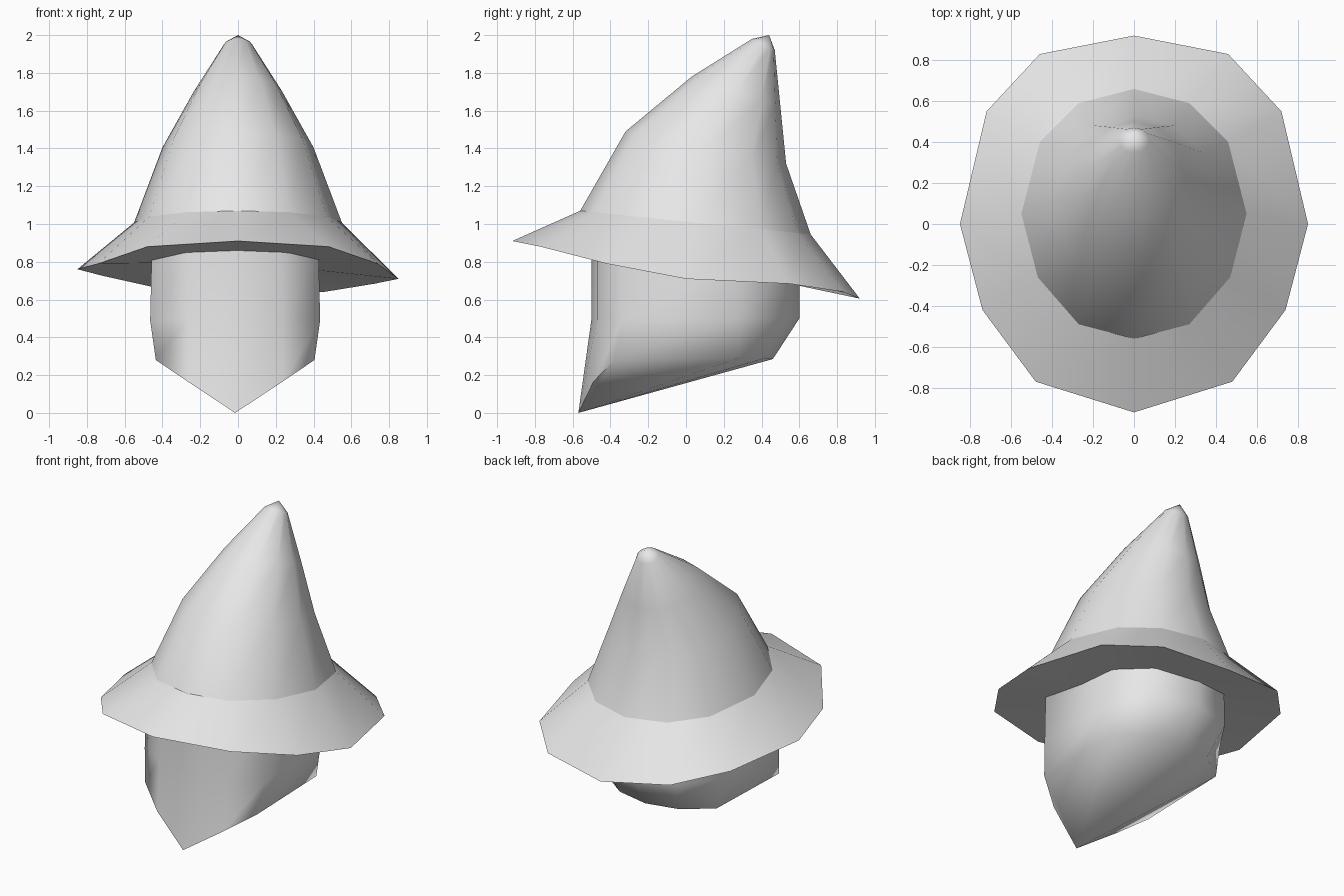
import bpy
import bmesh
from math import radians
from mathutils import Vector

if "Cube" in bpy.data.objects:
    bpy.data.objects.remove(bpy.data.objects["Cube"], do_unlink=True)

GREY = (0.8, 0.8, 0.8, 1.0)
grey = bpy.data.materials.new("plain grey")
grey.use_nodes = True
grey.diffuse_color = GREY
grey.node_tree.nodes["Principled BSDF"].inputs["Base Color"].default_value = GREY


def mirrored(half):
    """Close a front-to-back half outline into a full ring."""
    left = [(-p[0], *p[1:]) for p in reversed(half[1:-1])]
    return [Vector(p) for p in list(half) + left]


def loft(name, rings, smooth_angle, start=None, end=None):
    """Skin equal rings, optionally fanning either end to a point."""
    bm = bmesh.new()
    rows = [[bm.verts.new(p) for p in ring] for ring in rings]
    count = len(rows[0])
    for low, high in zip(rows, rows[1:]):
        for i in range(count):
            j = (i + 1) % count
            bm.faces.new((low[i], low[j], high[j], high[i]))
    for point, row in ((start, rows[0]), (end, rows[-1])):
        if point:
            tip = bm.verts.new(point)
            for i in range(count):
                bm.faces.new((row[i], row[(i + 1) % count], tip))
    bmesh.ops.remove_doubles(bm, verts=bm.verts, dist=0.0001)
    bmesh.ops.recalc_face_normals(bm, faces=bm.faces)
    mesh = bpy.data.meshes.new(name)
    bm.to_mesh(mesh)
    bm.free()
    mesh.materials.append(grey)
    obj = bpy.data.objects.new(name, mesh)
    bpy.context.collection.objects.link(obj)
    bpy.ops.object.select_all(action='DESELECT')
    obj.select_set(True)
    bpy.context.view_layer.objects.active = obj
    bpy.ops.object.shade_smooth_by_angle(angle=radians(smooth_angle))
    return obj


# Plan of the hat where crown meets brim
crown_half = [(0, -0.56), (0.27, -0.49), (0.47, -0.26), (0.55, 0.05),
              (0.46, 0.40), (0.27, 0.59), (0, 0.66)]
crown_plan = mirrored(crown_half)


def crown_ring(front, back, half_width):
    """Tilt and scale the crown plan between a front and a back (y, z)."""
    front, back = Vector(front), Vector(back)
    y0, y1 = crown_half[0][1], crown_half[-1][1]
    ring = []
    for p in crown_plan:
        y, z = front.lerp(back, (p.y - y0) / (y1 - y0))
        ring.append(Vector((p.x * half_width / 0.55, y, z)))
    return ring


# Crown, leaning back to a blunt tip
crown_base = crown_ring((-0.56, 1.07), (0.66, 0.945), 0.55)
loft("hat_crown", [
    crown_base,
    crown_ring((-0.32, 1.49), (0.53, 1.32), 0.40),
    crown_ring((0.03, 1.78), (0.50, 1.62), 0.235),
    crown_ring((0.35, 1.98), (0.47, 1.92), 0.075),
], 60, end=(0, 0.44, 2.0))

# Brim, drooping to the back, with a closed underside
brim_edge = mirrored([(0, -0.92, 0.91), (0.48, -0.77, 0.88), (0.74, -0.42, 0.79),
                      (0.85, 0, 0.735), (0.72, 0.55, 0.705), (0.46, 0.83, 0.655),
                      (0, 0.92, 0.605)])
for p in brim_edge:
    if p.y > -0.1:
        p.z -= 0.03 * p.x
loft("hat_brim", [brim_edge, crown_base], 50, start=(0, 0, 0.80))

# Head, with a pointed chin and a sloping underside
jaw = mirrored([(0, -0.57, 0), (0.25, -0.49, 0.165), (0.42, -0.38, 0.28),
                (0.41, 0.28, 0.29), (0.22, 0.42, 0.29), (0, 0.46, 0.285)])
cheek = mirrored([(0, -0.50, 0.5), (0.25, -0.47, 0.5), (0.45, -0.34, 0.49),
                  (0.44, 0.28, 0.5), (0.28, 0.52, 0.5), (0, 0.60, 0.5)])
brow = [Vector((p.x * 0.98, p.y, 0.83 - 0.14 * p.y)) for p in cheek]
head = loft("head", [jaw, cheek, brow], 75, start=jaw[0])
head.location.x = -0.015
